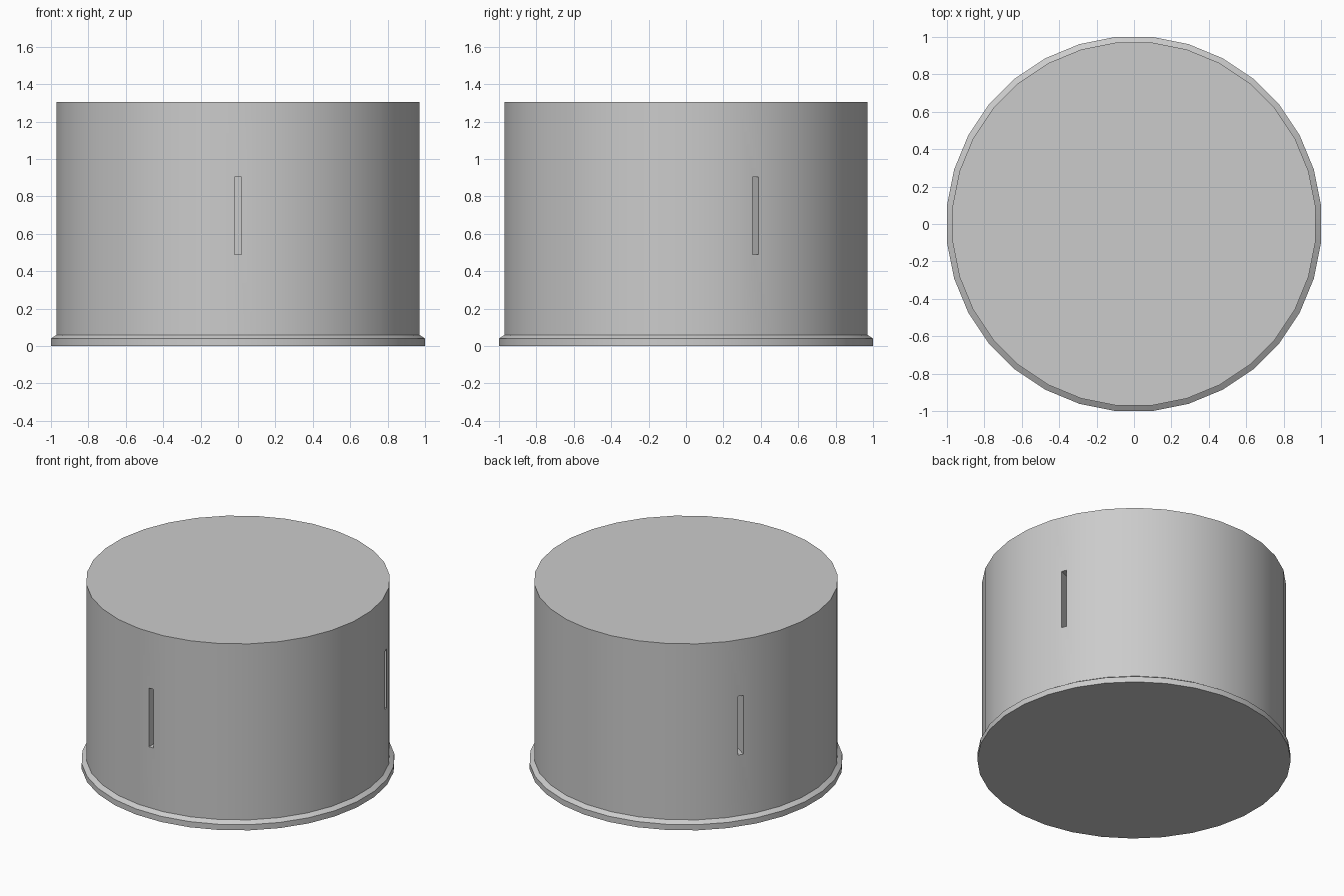
import bpy, bmesh, math
from mathutils import Matrix

old = bpy.data.objects.get("Cube")
if old:
    bpy.data.objects.remove(old)

SIDES = 32
STEP = math.tau / SIDES
CORNER = 1 / math.cos(STEP / 2)   # facet distance to corner radius

grey = bpy.data.materials.new("plain_grey")
grey.use_nodes = True
colour = (0.6, 0.6, 0.6, 1)
grey.diffuse_color = colour
grey.node_tree.nodes["Principled BSDF"].inputs["Base Color"].default_value = colour


def finish(name, bm):
    bmesh.ops.recalc_face_normals(bm, faces=bm.faces[:])
    mesh = bpy.data.meshes.new(name)
    bm.to_mesh(mesh)
    bm.free()
    mesh.materials.append(grey)
    obj = bpy.data.objects.new(name, mesh)
    bpy.context.collection.objects.link(obj)
    return obj


# Drum with a chamfered foot rim, lofted from rings of (facet distance, height)
bm = bmesh.new()
rings = []
for dist, z in [(1, 0), (1, 0.04), (0.97, 0.06), (0.97, 1.305)]:
    r = dist * CORNER
    rings.append([bm.verts.new((r * math.cos((i + 0.5) * STEP),
                                r * math.sin((i + 0.5) * STEP), z))
                  for i in range(SIDES)])
for low, high in zip(rings, rings[1:]):
    for i in range(SIDES):
        j = (i + 1) % SIDES
        bm.faces.new((low[i], low[j], high[j], high[i]))
bm.faces.new(rings[0])
bm.faces.new(rings[-1])
drum = finish("drum", bm)

# Three narrow upright slots, each centred on a facet
DEPTH = 0.12
bm = bmesh.new()
for facet in (2, 13, 24):
    place = (Matrix.Rotation(facet * STEP, 4, "Z")
             @ Matrix.Translation((0.97, 0, 0.6975))
             @ Matrix.Diagonal((2 * DEPTH, 0.036, 0.415, 1)))
    bmesh.ops.create_cube(bm, size=1, matrix=place)
cutter = finish("slot_cutter", bm)
cutter.hide_render = True
cutter.hide_set(True)

cut = drum.modifiers.new("slots", "BOOLEAN")
cut.operation = "DIFFERENCE"
cut.solver = "EXACT"
cut.object = cutter

bpy.ops.object.select_all(action="DESELECT")
drum.select_set(True)
bpy.context.view_layer.objects.active = drum
bpy.ops.object.modifier_apply(modifier=cut.name)
bpy.data.objects.remove(cutter)
bpy.ops.object.shade_smooth_by_angle(angle=math.radians(30))
